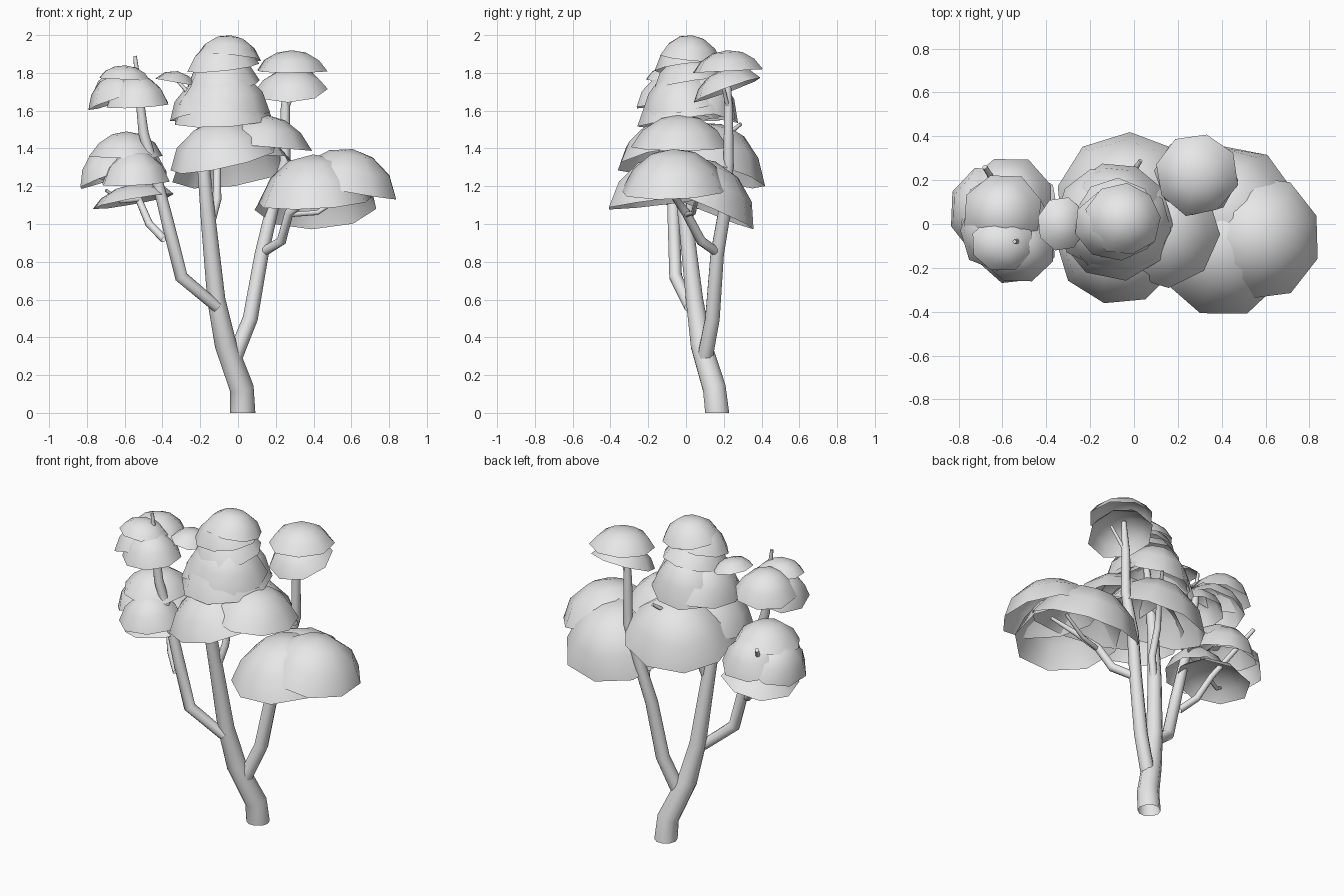
import bpy, bmesh, random
from math import cos, sin, pi, radians
from mathutils import Vector, Euler

random.seed(4)
if "Cube" in bpy.data.objects:
    bpy.data.objects.remove(bpy.data.objects["Cube"], do_unlink=True)

grey = bpy.data.materials.new("plain_grey")
grey.use_nodes = True
grey.diffuse_color = (0.8, 0.8, 0.8, 1)
grey.node_tree.nodes["Principled BSDF"].inputs["Base Color"].default_value = (0.8, 0.8, 0.8, 1)


def finish(name, bm, angle):
    """Turn the bmesh into a grey, smooth-shaded object."""
    mesh = bpy.data.meshes.new(name)
    bm.to_mesh(mesh)
    bm.free()
    mesh.materials.append(grey)
    ob = bpy.data.objects.new(name, mesh)
    bpy.context.collection.objects.link(ob)
    bpy.ops.object.select_all(action='DESELECT')
    ob.select_set(True)
    bpy.context.view_layer.objects.active = ob
    bpy.ops.object.shade_smooth_by_angle(angle=radians(angle))


def branch(name, points, sides=10):
    """Tapered tube through (x, y, z, radius) points, open at its foot."""
    bm = bmesh.new()
    pts = [Vector(p[:3]) for p in points]
    rings = []
    for i, p in enumerate(pts):
        along = (pts[min(i + 1, len(pts) - 1)] - pts[max(i - 1, 0)]).normalized()
        if i == 0 and p.z == 0:
            along = Vector((0, 0, 1))
        a = along.cross(Vector((0, 1, 0.1))).normalized()
        b = along.cross(a)
        r = points[i][3]
        rings.append([bm.verts.new(p + r * (a * cos(2 * pi * k / sides) + b * sin(2 * pi * k / sides)))
                      for k in range(sides)])
    for lo, hi in zip(rings, rings[1:]):
        for k in range(sides):
            n = (k + 1) % sides
            bm.faces.new((lo[k], hi[k], hi[n], lo[n]))
    bm.faces.new(rings[-1])
    bmesh.ops.recalc_face_normals(bm, faces=bm.faces)
    finish(name, bm, 50)


def leaf_dome(name, centre, size, tilt=(0, 0), sides=9, levels=3, sweep=radians(70)):
    """Open, tilted cap of leaves; centre is the middle of its rim."""
    bm = bmesh.new()
    turn = Euler((radians(tilt[0]), radians(tilt[1]), 0))
    spin = random.uniform(0, 1)

    def place(x, y, z):
        v = Vector((x * size[0], y * size[1], z * size[2]))
        v.rotate(turn)
        return bm.verts.new(v + Vector(centre))

    rings = []
    for j in range(levels):
        phi = sweep * (1 - j / levels)
        height = (cos(phi) - cos(sweep)) / (1 - cos(sweep))
        rings.append([])
        for k in range(sides):
            a = 2 * pi * (k + spin) / sides
            r = sin(phi) / sin(sweep) * random.uniform(1, 1.06)
            rings[-1].append(place(r * cos(a), r * sin(a), height))
    top = place(0, 0, 1)
    for k in range(sides):
        n = (k + 1) % sides
        for lo, hi in zip(rings, rings[1:]):
            bm.faces.new((lo[k], lo[n], hi[n], hi[k]))
        bm.faces.new((rings[-1][k], rings[-1][n], top))
    finish(name, bm, 80)


# Trunk and main limbs
branch("trunk", [(.025, .165, 0, .067), (.02, .15, .13, .064), (-.065, .08, .36, .058), (-.115, .045, .6, .048),
                 (-.155, 0, 1, .04), (-.18, -.04, 1.28, .034), (-.15, -.04, 1.6, .025), (-.1, -.03, 1.88, .012)])
branch("left_limb", [(-.02, .1, .29, .042), (.065, .14, .5, .04), (.125, .165, .84, .037), (.185, .21, 1.1, .034),
                     (.25, .225, 1.33, .028), (.25, .225, 1.6, .025), (.26, .22, 1.8, .014)])
branch("right_limb", [(-.11, .02, .56, .03), (-.3, -.055, .72, .035), (-.37, -.065, 1, .033), (-.43, -.07, 1.24, .029),
                      (-.5, -.08, 1.48, .027), (-.525, -.08, 1.7, .02), (-.545, -.08, 1.89, .009)])
# Side branches and twigs
branch("left_branch", [(.13, .165, .85, .026), (.23, .08, .91, .026), (.27, 0, 1.06, .024),
                       (.38, -.06, 1.14, .017), (.52, -.12, 1.22, .01)])
branch("left_twig", [(.27, 0, 1.05, .014), (.42, .04, 1.06, .013), (.56, .06, 1.15, .009)])
branch("high_twig", [(.25, .225, 1.6, .012), (.33, .19, 1.76, .008)])
branch("middle_branch", [(-.15, 0, .98, .022), (-.11, .03, 1.13, .022), (-.11, .08, 1.3, .02),
                         (-.04, .18, 1.44, .015), (.03, .29, 1.53, .01)])
branch("right_branch", [(-.39, -.06, .92, .022), (-.47, 0, 1, .021), (-.53, .06, 1.14, .018),
                        (-.62, .16, 1.3, .015), (-.68, .26, 1.42, .012)])
branch("right_twig", [(-.52, .05, 1.13, .012), (-.62, .0, 1.12, .011), (-.7, -.05, 1.18, .008)])
branch("crown_twig", [(-.15, -.04, 1.55, .014), (-.25, -.01, 1.68, .012), (-.33, 0, 1.77, .008)])

# Wide low crown on the left
leaf_dome("left_crown_front", (.41, -.1, 1.12), (.3, .315, .25), (7, -3))
leaf_dome("left_crown_side", (.57, -.06, 1.18), (.28, .28, .22), (2, 10))
leaf_dome("left_crown_back", (.42, .06, 1.1), (.32, .32, .25), (-23, -3))

# Broad middle crown
leaf_dome("middle_crown_front", (-.08, -.09, 1.34), (.28, .28, .21), (9, -12))
leaf_dome("middle_crown_back", (-.03, .12, 1.28), (.32, .3, .26), (-15, -8))
leaf_dome("middle_crown_side", (.13, -.03, 1.41), (.25, .25, .17), (0, 5))

# Upper middle crown, stacked to the top
leaf_dome("upper_crown_low", (-.08, 0, 1.55), (.26, .25, .22), (8, -3))
leaf_dome("upper_crown_side", (-.15, .03, 1.59), (.21, .22, .18), (-4, -12))
leaf_dome("upper_crown_tilted", (-.07, -.01, 1.62), (.24, .22, .2), (11, 6))
leaf_dome("upper_crown_back", (-.08, .07, 1.59), (.22, .21, .22), (-14, -3))
leaf_dome("upper_crown_mid", (-.08, .02, 1.74), (.19, .19, .15), (9, -5))
leaf_dome("top_cap_low", (-.08, 0, 1.83), (.19, .16, .14), (7, -6))
leaf_dome("top_cap", (-.05, .02, 1.88), (.17, .16, .12), (-6, 5))
leaf_dome("small_crown", (-.33, 0, 1.75), (.11, .12, .06), (0, 10), 8, 2)

# High clump at the back left
leaf_dome("back_clump_top", (.285, .225, 1.81), (.185, .185, .11), (3, 0), 8)
leaf_dome("back_clump_low", (.285, .22, 1.71), (.185, .185, .11), (20, -4), 8)

# High clump on the right
leaf_dome("high_right_cap", (-.6, -.09, 1.765), (.14, .125, .075), (0, 3), 8)
leaf_dome("high_right_front", (-.53, -.1, 1.63), (.17, .17, .155), (5, -3), 8)
leaf_dome("high_right_back", (-.6, .05, 1.69), (.18, .18, .14), (-10, -6), 8)
leaf_dome("high_right_side", (-.62, -.03, 1.66), (.18, .18, .14), (-4, -18), 8)

# Low clump on the right
leaf_dome("low_right_cap", (-.59, .03, 1.36), (.19, .2, .13), (3, 0), 8)
leaf_dome("low_right_front", (-.54, -.09, 1.22), (.185, .18, .17), (5, -3), 8)
leaf_dome("low_right_side", (-.67, .06, 1.25), (.18, .2, .16), (-4, -20), 8)
leaf_dome("low_right_back", (-.57, .11, 1.26), (.2, .2, .18), (-12, 0), 8)
leaf_dome("low_right_skirt", (-.55, .04, 1.12), (.215, .22, .09), (-4, -10), 8)
